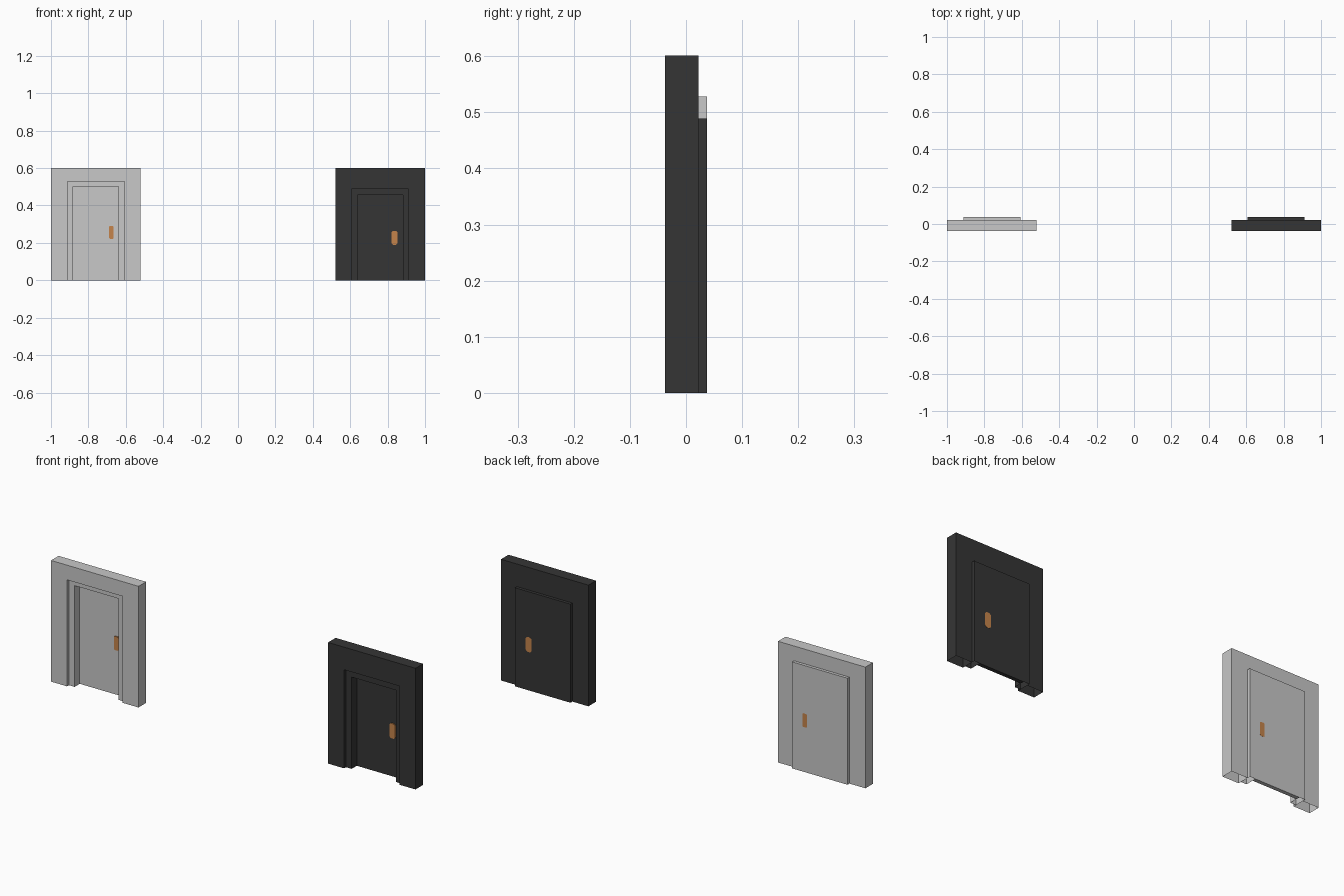
import bpy, bmesh

if "Cube" in bpy.data.objects:
    bpy.data.objects.remove(bpy.data.objects["Cube"])


def material(name, rgb):
    m = bpy.data.materials.new(name)
    m.diffuse_color = (*rgb, 1)
    m.use_nodes = True
    m.node_tree.nodes["Principled BSDF"].inputs["Base Color"].default_value = m.diffuse_color
    return m


light = material("light grey", (0.58, 0.58, 0.58))
dark = material("charcoal", (0.036, 0.036, 0.036))
copper = material("copper", (0.56, 0.23, 0.07))


def prism(name, outline, y0, y1, mat, skip_floor=False):
    """Extrude an x-z outline along y; optionally leave faces on z = 0 open."""
    bm = bmesh.new()
    a = [bm.verts.new((x, y0, z)) for x, z in outline]
    b = [bm.verts.new((x, y1, z)) for x, z in outline]
    bm.faces.new(a)
    bm.faces.new(b[::-1])
    n = len(outline)
    for i in range(n):
        j = (i + 1) % n
        if skip_floor and outline[i][1] == 0 and outline[j][1] == 0:
            continue
        bm.faces.new((a[j], a[i], b[i], b[j]))
    me = bpy.data.meshes.new(name)
    bm.to_mesh(me)
    bm.free()
    me.materials.append(mat)
    ob = bpy.data.objects.new(name, me)
    bpy.context.collection.objects.link(ob)
    return ob


def arch(cx, half, top, in_half, in_top):
    """Upside-down U outline, counter-clockwise seen from the front."""
    return [(cx - half, 0), (cx - in_half, 0), (cx - in_half, in_top),
            (cx + in_half, in_top), (cx + in_half, 0), (cx + half, 0),
            (cx + half, top), (cx - half, top)]


def plate(cx, cz, w, h, c):
    """Rectangle outline with cut corners."""
    w, h = w / 2, h / 2
    return [(cx - w + c, cz - h), (cx + w - c, cz - h), (cx + w, cz - h + c),
            (cx + w, cz + h - c), (cx + w - c, cz + h), (cx - w + c, cz + h),
            (cx - w, cz + h - c), (cx - w, cz - h + c)]


def doorway(label, cx, mat, frame_top, door_top, handle):
    frame_half, door_half = 0.152, 0.121
    # wall and frame are hollow shells, open at the floor
    prism(label + "_wall", arch(cx, 0.24, 0.601, frame_half, frame_top),
          -0.037, 0.022, mat, True)
    prism(label + "_frame", arch(cx, frame_half, frame_top, door_half, door_top),
          -0.022, 0.037, mat, True)
    # door slab, flush with the back of the frame
    prism(label + "_door", [(cx - door_half, 0), (cx + door_half, 0),
                            (cx + door_half, door_top), (cx - door_half, door_top)],
          0.018, 0.037, mat)
    # handle plates on both sides
    prism(label + "_front_handle", handle, 0.013, 0.019, copper)
    prism(label + "_back_handle", handle, 0.036, 0.0376, copper)


doorway("light", -0.76, light, 0.528, 0.502, plate(-0.677, 0.256, 0.025, 0.068, 0.004))
doorway("dark", 0.76, dark, 0.489, 0.455, plate(0.837, 0.227, 0.032, 0.074, 0.008))
